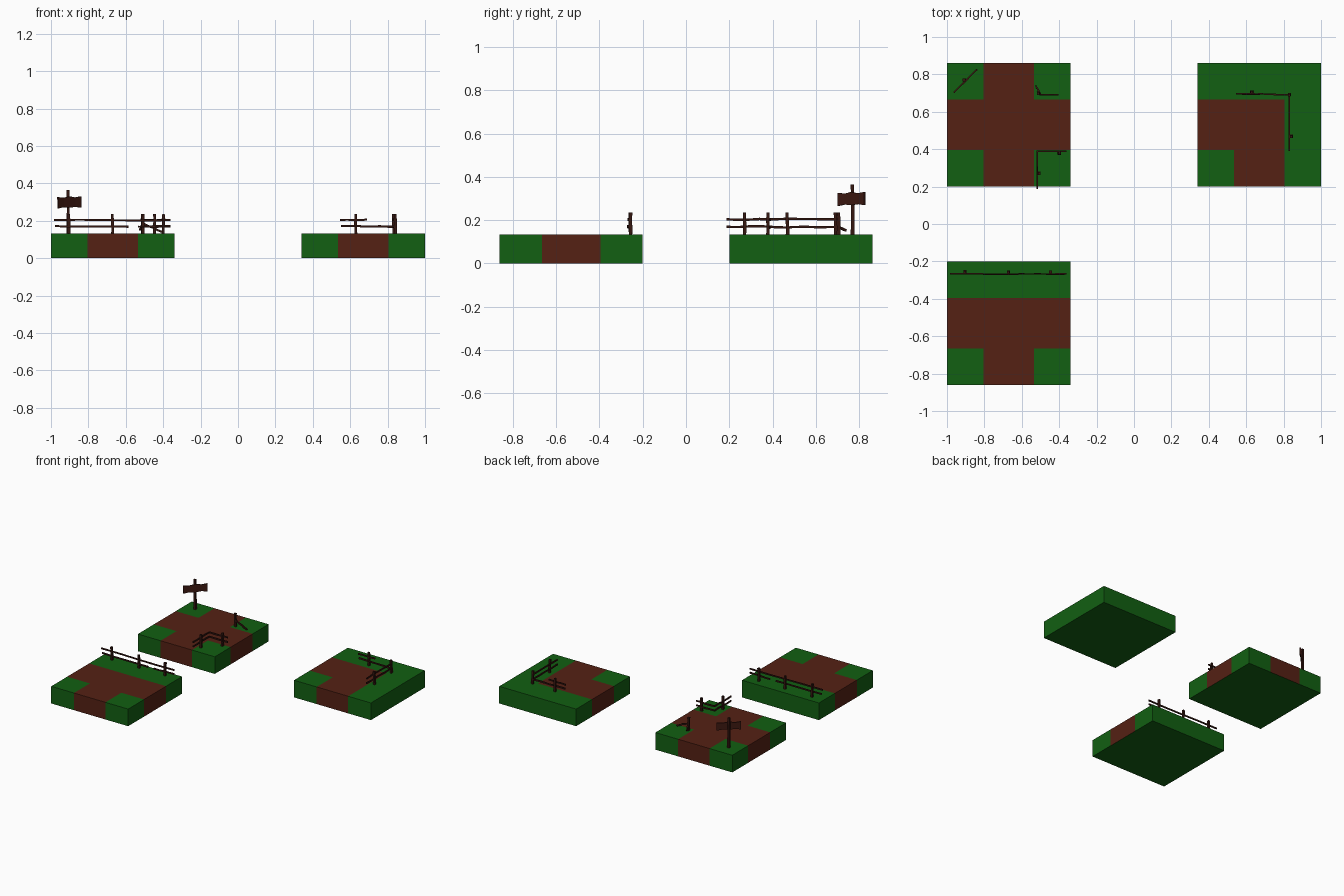
import bpy, bmesh, random
from mathutils import Vector

if "Cube" in bpy.data.objects:
    bpy.data.objects.remove(bpy.data.objects["Cube"])

random.seed(4)
TOP = 0.133
HALF, ROAD = 0.33, 0.135


def material(name, rgb):
    m = bpy.data.materials.new(name)
    m.diffuse_color = (*rgb, 1)
    m.use_nodes = True
    m.node_tree.nodes["Principled BSDF"].inputs["Base Color"].default_value = m.diffuse_color
    return m


GRASS = material("grass", (0.006, 0.115, 0.006))
DIRT = material("dirt", (0.09, 0.015, 0.007))
WOOD = material("dark_wood", (0.035, 0.008, 0.005))
BOARD = material("board_wood", (0.05, 0.01, 0.006))


def finish(name, bm, mats):
    bmesh.ops.recalc_face_normals(bm, faces=bm.faces)
    me = bpy.data.meshes.new(name)
    bm.to_mesh(me)
    bm.free()
    for m in mats:
        me.materials.append(m)
    ob = bpy.data.objects.new(name, me)
    bpy.context.collection.objects.link(ob)
    return ob


def tile(name, cx, cy, dirt_cells):
    """Square block split in 3 x 3 cells; dirt cells colour the top and rim."""
    bm = bmesh.new()
    s = (-HALF, -ROAD, ROAD, HALF)
    v = [[[bm.verts.new((cx + x, cy + y, z)) for z in (0, TOP)] for y in s] for x in s]

    def face(vs, dirt):
        bm.faces.new(vs).material_index = int(dirt)

    for i in range(3):
        for j in range(3):
            d = (i, j) in dirt_cells
            quad = [(i, j), (i + 1, j), (i + 1, j + 1), (i, j + 1)]
            face([v[a][b][1] for a, b in quad], d)
            face([v[a][b][0] for a, b in quad], False)
    for k in range(3):
        for e, c in ((0, 0), (3, 2)):
            face([v[k][e][0], v[k + 1][e][0], v[k + 1][e][1], v[k][e][1]], (k, c) in dirt_cells)
            face([v[e][k][0], v[e][k + 1][0], v[e][k + 1][1], v[e][k][1]], (c, k) in dirt_cells)
    return finish(name, bm, [GRASS, DIRT])


def plank(name, a, b, width, height, segs=4, wobble=0.0025, mat=WOOD):
    """Rough wooden bar from a to b with a slightly uneven rectangular section."""
    a, b = Vector(a), Vector(b)
    d = (b - a).normalized()
    side = d.cross(Vector((0, 0, 1)))
    side = side.normalized() if side.length > 0.3 else Vector((1, 0, 0))
    up = side.cross(d).normalized()
    bm = bmesh.new()
    rings = []
    for i in range(segs + 1):
        w = wobble if 0 < i < segs else 0
        p = a.lerp(b, i / segs) + up * random.uniform(-w, w) + side * random.uniform(-w, w) * 0.5
        k = random.uniform(0.88, 1.1)
        rings.append([bm.verts.new(p + side * sx * width / 2 * k + up * sz * height / 2 * k)
                      for sx, sz in ((-1, -1), (1, -1), (1, 1), (-1, 1))])
    for r, q in zip(rings, rings[1:]):
        for i in range(4):
            bm.faces.new((r[i], r[(i + 1) % 4], q[(i + 1) % 4], q[i]))
    bm.faces.new(rings[0])
    bm.faces.new(rings[-1])
    return finish(name, bm, [mat])


def post(x, y, name="fence_post", h=0.235, w=0.015):
    lean = random.uniform(-0.003, 0.003)
    plank(name, (x, y, TOP - 0.005), (x + lean, y + lean, h), w, w, 3)


def rail(p, q, z0, z1=None):
    plank("fence_rail", (*p, z0), (*q, z0 if z1 is None else z1), 0.008, 0.011)


# ground tiles
CROSS = {(1, 0), (1, 1), (1, 2), (0, 1), (2, 1)}
tile("crossroad_tile", -0.67, 0.531, CROSS)
tile("corner_tile", 0.67, 0.531, {(0, 1), (1, 1), (1, 0)})
tile("junction_tile", -0.67, -0.531, CROSS - {(1, 2)})

# straight fence on the junction tile
for x in (-0.903, -0.67, -0.446):
    post(x, -0.256)
rail((-0.985, -0.267), (-0.36, -0.267), 0.205, 0.203)
rail((-0.978, -0.267), (-0.585, -0.267), 0.171, 0.168)
rail((-0.535, -0.267), (-0.36, -0.267), 0.168, 0.172)

# corner fence on the corner tile
for x, y in ((0.63, 0.705), (0.832, 0.691), (0.843, 0.469)):
    post(x, y)
rail((0.545, 0.696), (0.69, 0.696), 0.203, 0.206)
rail((0.55, 0.696), (0.83, 0.692), 0.172, 0.167)
for z in (0.204, 0.169):
    rail((0.831, 0.69), (0.831, 0.39), z)

# small corner fence on the crossroad tile
for x, y in ((-0.4, 0.378), (-0.507, 0.27)):
    post(x, y)
for z in (0.204, 0.17):
    rail((-0.52, 0.389), (-0.36, 0.389), z)
    rail((-0.518, 0.39), (-0.518, 0.187), z)

# broken fence with a fallen rail
post(-0.51, 0.7)
rail((-0.505, 0.692), (-0.405, 0.69), 0.185, 0.14)
rail((-0.525, 0.74), (-0.498, 0.69), 0.152, 0.172)

# signpost with a blank board set diagonally
post(-0.907, 0.77, "sign_post", 0.365, 0.016)
plank("sign_board", (-0.963, 0.703, 0.296), (-0.84, 0.826, 0.3), 0.008, 0.056, 4, 0.002, BOARD)
